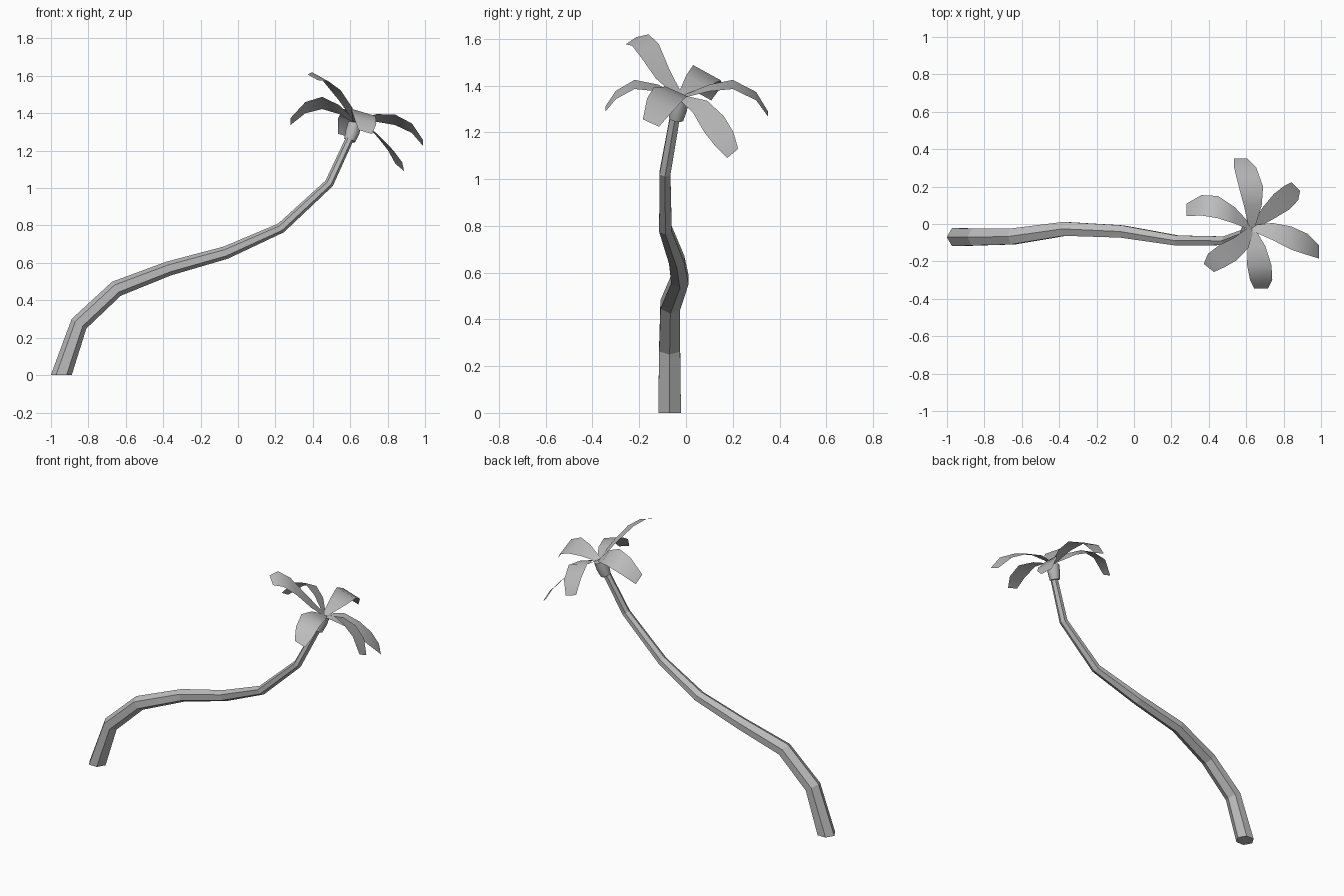
import bpy
import bmesh
import math
from mathutils import Vector

cube = bpy.data.objects.get("Cube")
if cube:
    bpy.data.objects.remove(cube, do_unlink=True)

grey = bpy.data.materials.new("plain grey")
grey.use_nodes = True
colour = (0.5, 0.5, 0.5, 1)
grey.diffuse_color = colour
grey.node_tree.nodes["Principled BSDF"].inputs["Base Color"].default_value = colour


def finish(name, bm, smooth):
    """Turn a bmesh into a shaded, coloured object."""
    mesh = bpy.data.meshes.new(name)
    bm.to_mesh(mesh)
    bm.free()
    mesh.materials.append(grey)
    obj = bpy.data.objects.new(name, mesh)
    bpy.context.collection.objects.link(obj)
    if smooth:
        bpy.ops.object.select_all(action='DESELECT')
        obj.select_set(True)
        bpy.context.view_layer.objects.active = obj
        bpy.ops.object.shade_smooth_by_angle(angle=math.radians(50))
    return obj


def tube(name, knots, sides, flatten=1.0, level_base=False, smooth=False):
    """Sweep a polygon along (x, y, z, radius) knots and cap both ends."""
    bm = bmesh.new()
    centres = [Vector(k[:3]) for k in knots]
    rings = []
    for i, knot in enumerate(knots):
        before, after = centres[max(i - 1, 0)], centres[min(i + 1, len(knots) - 1)]
        here, radius = centres[i], knot[3]
        along = (here - before).normalized() + (after - here).normalized()
        squash = flatten
        if level_base and i == 0:
            along, squash = Vector((0, 0, 1)), 1.0
        along.normalize()
        out = Vector((0, 1, 0)).cross(along).normalized()
        side = along.cross(out)
        ring = []
        for j in range(sides):
            a = math.tau * j / sides
            ring.append(bm.verts.new(here + radius * (squash * math.cos(a) * out + math.sin(a) * side)))
        rings.append(ring)
    for low, high in zip(rings, rings[1:]):
        for j in range(sides):
            k = (j + 1) % sides
            bm.faces.new((low[j], low[k], high[k], high[j]))
    bm.faces.new(rings[0][::-1])
    bm.faces.new(rings[-1])
    return finish(name, bm, smooth)


# Leaning six-sided trunk
tube("trunk", [
    (-0.945, -0.07, 0, 0.056),
    (-0.85, -0.07, 0.275, 0.052),
    (-0.65, -0.067, 0.462, 0.049),
    (-0.37, -0.026, 0.57, 0.043),
    (-0.065, -0.04, 0.655, 0.038),
    (0.23, -0.088, 0.787, 0.031),
    (0.487, -0.09, 1.025, 0.027),
    (0.605, -0.045, 1.28, 0.024),
], 6, flatten=0.9, level_base=True)

# Collar under the fronds
tube("crown_collar", [
    (0.597, -0.042, 1.255, 0.031),
    (0.612, -0.033, 1.3, 0.038),
    (0.625, -0.024, 1.345, 0.037),
], 8, smooth=True)

# Fronds: sideways direction, then midline points from the hub to the tip
HUB = Vector((0.63, -0.022, 1.35))
HALF_WIDTHS = (0.016, 0.05, 0.068, 0.062, 0.038)
FRONDS = {
    "back": ((1, 0, -0.3),
             [(0.635, 0.1, 1.39), (0.625, 0.2, 1.405), (0.595, 0.3, 1.355), (0.57, 0.35, 1.28)]),
    "front": ((1, 0, -0.3),
              [(0.655, -0.12, 1.39), (0.67, -0.22, 1.405), (0.68, -0.3, 1.36), (0.68, -0.345, 1.3)]),
    "left": ((0, 1, -0.45),
             [(0.74, -0.04, 1.375), (0.84, -0.075, 1.365), (0.93, -0.11, 1.32), (0.99, -0.15, 1.24)]),
    "back_left": ((0.6, -0.6, -0.5),
                  [(0.72, 0.06, 1.31), (0.79, 0.12, 1.235), (0.84, 0.165, 1.17), (0.865, 0.2, 1.11)]),
    "right": ((0, 1, -0.55),
              [(0.54, 0.045, 1.42), (0.45, 0.09, 1.455), (0.36, 0.1, 1.43), (0.28, 0.075, 1.355)]),
    "front_right": ((1, -0.8, -0.55),
                    [(0.575, -0.1, 1.45), (0.5, -0.155, 1.55), (0.44, -0.195, 1.595), (0.4, -0.235, 1.592)]),
}


def frond(name, sideways, points):
    """A single curved blade with a narrow base and a blunt tip."""
    bm = bmesh.new()
    side = Vector(sideways).normalized()
    midline = [HUB] + [Vector(p) for p in points]
    rows = [[bm.verts.new(p - side * w), bm.verts.new(p + side * w)]
            for p, w in zip(midline, HALF_WIDTHS)]
    for a, b in zip(rows, rows[1:]):
        bm.faces.new((a[0], a[1], b[1], b[0]))
    bm.normal_update()
    # Upper side faces outward
    if sum(f.normal.z for f in bm.faces) < 0:
        bmesh.ops.reverse_faces(bm, faces=bm.faces[:])
    finish(name, bm, True)


for place, (sideways, points) in FRONDS.items():
    frond(place + "_frond", sideways, points)
